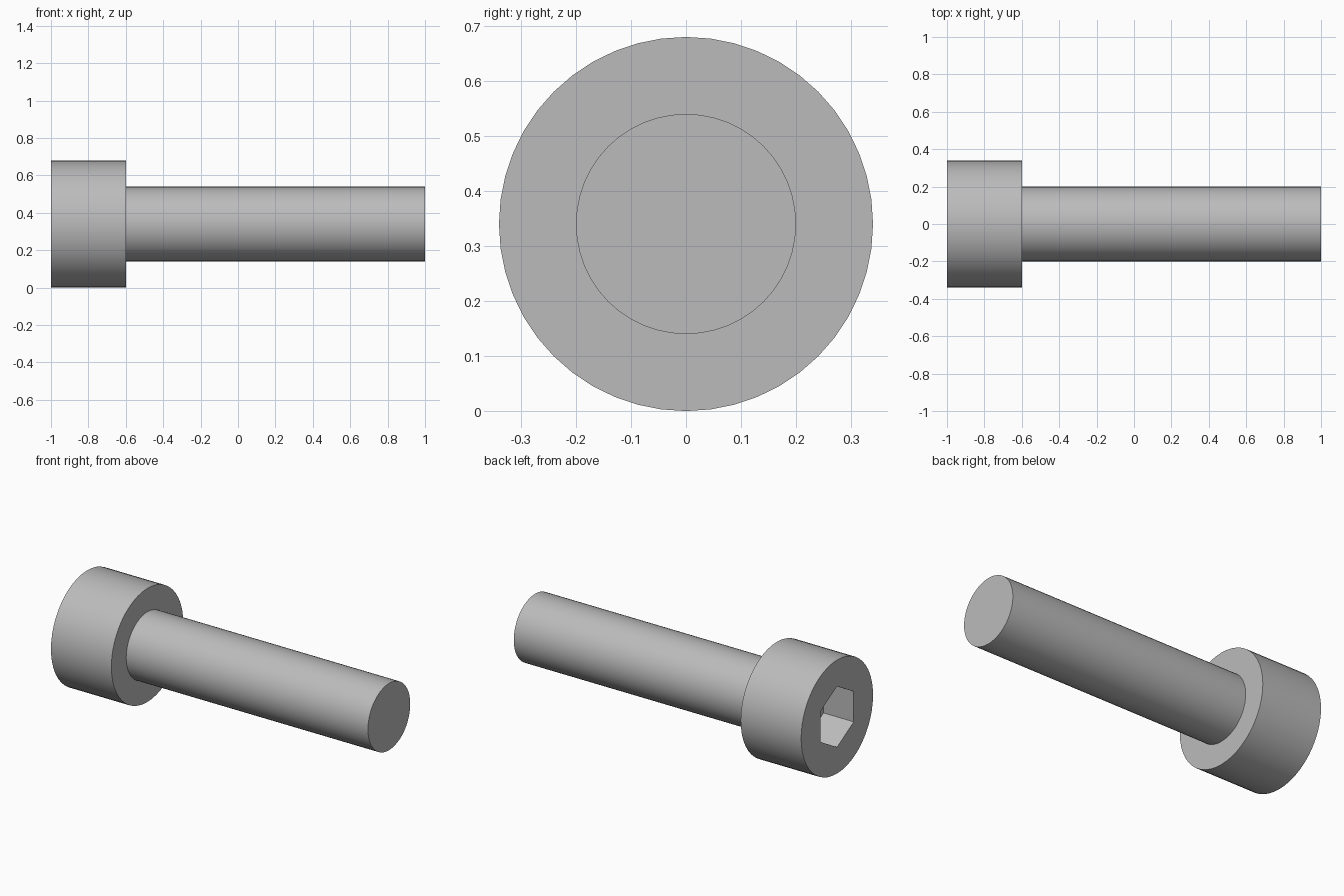
import bpy, bmesh, math

old = bpy.data.objects.get("Cube")
if old:
    bpy.data.objects.remove(old, do_unlink=True)

HEAD_R, SHAFT_R, HEX_R = 0.34, 0.20, 0.182
HEAD_X, COLLAR_X, TIP_X = -1.0, -0.6, 1.0
SOCKET_DEPTH = 0.2
SIDES = 48

# Steel colour
steel = bpy.data.materials.new("steel_grey")
steel.use_nodes = True
colour = (0.5, 0.5, 0.5, 1)
steel.diffuse_color = colour
steel.node_tree.nodes["Principled BSDF"].inputs["Base Color"].default_value = colour


def ring(bm, x, radius, sides):
    """Closed ring of vertices around the long axis, first corner at the top."""
    angles = [2 * math.pi * i / sides for i in range(sides)]
    return [bm.verts.new((x, radius * math.sin(a), HEAD_R + radius * math.cos(a)))
            for a in angles]


def wall(bm, a, b):
    n = len(a)
    for i in range(n):
        j = (i + 1) % n
        bm.faces.new((a[i], a[j], b[j], b[i]))


def loop_edges(bm, verts):
    n = len(verts)
    return [bm.edges.get((verts[i], verts[(i + 1) % n])) for i in range(n)]


def finish(bm, name):
    bmesh.ops.recalc_face_normals(bm, faces=bm.faces[:])
    mesh = bpy.data.meshes.new(name)
    bm.to_mesh(mesh)
    bm.free()
    mesh.materials.append(steel)
    obj = bpy.data.objects.new(name, mesh)
    bpy.context.collection.objects.link(obj)
    bpy.ops.object.select_all(action='DESELECT')
    obj.select_set(True)
    bpy.context.view_layer.objects.active = obj
    bpy.ops.object.shade_smooth_by_angle(angle=math.radians(30))


# Cylindrical head with a blind hexagonal socket
bm = bmesh.new()
outer = ring(bm, HEAD_X, HEAD_R, SIDES)
collar = ring(bm, COLLAR_X, HEAD_R, SIDES)
mouth = ring(bm, HEAD_X, HEX_R, 6)
floor = ring(bm, HEAD_X + SOCKET_DEPTH, HEX_R, 6)
wall(bm, outer, collar)
wall(bm, mouth, floor)
bm.faces.new(collar)
bm.faces.new(floor)

# Flat end face between the rim and the socket, one fan per socket side
step = SIDES // 6
for k in range(6):
    arc = [outer[(k * step + i) % SIDES] for i in range(step + 1)]
    bm.faces.new(arc + [mouth[(k + 1) % 6], mouth[k]])
finish(bm, "head")

# Plain shaft, rooted inside the head
bm = bmesh.new()
root = ring(bm, COLLAR_X - 0.05, SHAFT_R, SIDES)
tip = ring(bm, TIP_X, SHAFT_R, SIDES)
wall(bm, root, tip)
bm.faces.new(root)
bm.faces.new(tip)
finish(bm, "shaft")
